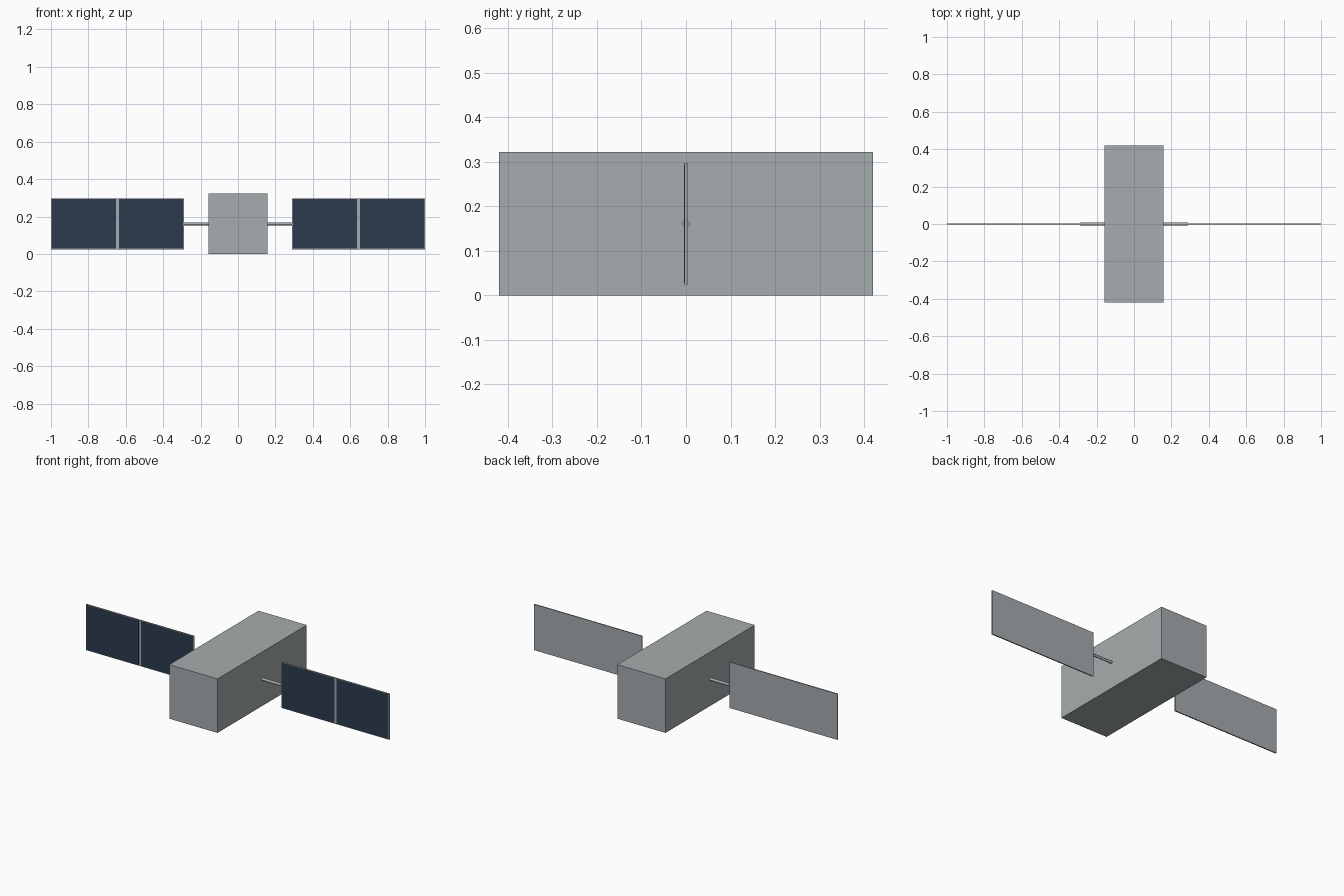
import bpy
from math import pi

cube = bpy.data.objects.get("Cube")
if cube:
    bpy.data.objects.remove(cube, do_unlink=True)


def material(name, color):
    mat = bpy.data.materials.new(name)
    mat.use_nodes = True
    mat.diffuse_color = color
    mat.node_tree.nodes["Principled BSDF"].inputs["Base Color"].default_value = color
    return mat


grey = material("satellite grey", (0.38, 0.415, 0.425, 1))
navy = material("solar cell navy", (0.025, 0.043, 0.077, 1))

MID_Z = 0.161          # height of the wing axis
WING_IN, WING_OUT = 0.289, 1.0
WING_HALF_Y = 0.0035


def finish(name, mat):
    obj = bpy.context.object
    obj.name = name
    obj.data.materials.append(mat)
    return obj


def box(name, mat, center, size):
    bpy.ops.mesh.primitive_cube_add(size=1, location=center)
    obj = finish(name, mat)
    obj.scale = size
    bpy.ops.object.transform_apply(location=False, rotation=False, scale=True)
    return obj


# Main body
box("body", grey, (0, 0, MID_Z), (0.318, 0.84, 0.322))

for side, label in ((1, "left"), (-1, "right")):
    # Rod from the body to the wing
    bpy.ops.mesh.primitive_cylinder_add(
        vertices=16, radius=0.008, depth=0.14,
        location=(side * 0.219, 0, MID_Z), rotation=(0, pi / 2, 0))
    finish(label + "_wing_rod", grey)
    bpy.ops.object.shade_smooth_by_angle()

    # Thin wing panel
    wing_x = side * (WING_IN + WING_OUT) / 2
    box(label + "_wing_panel", grey, (wing_x, 0, MID_Z),
        (WING_OUT - WING_IN, 2 * WING_HALF_Y, 0.273))

    # Two solar cells on the front of the wing
    for offset, place in ((0.1785, "outer"), (-0.1785, "inner")):
        box(f"{label}_{place}_solar_cell", navy,
            (wing_x + side * offset, -WING_HALF_Y, MID_Z), (0.343, 0.001, 0.266))
